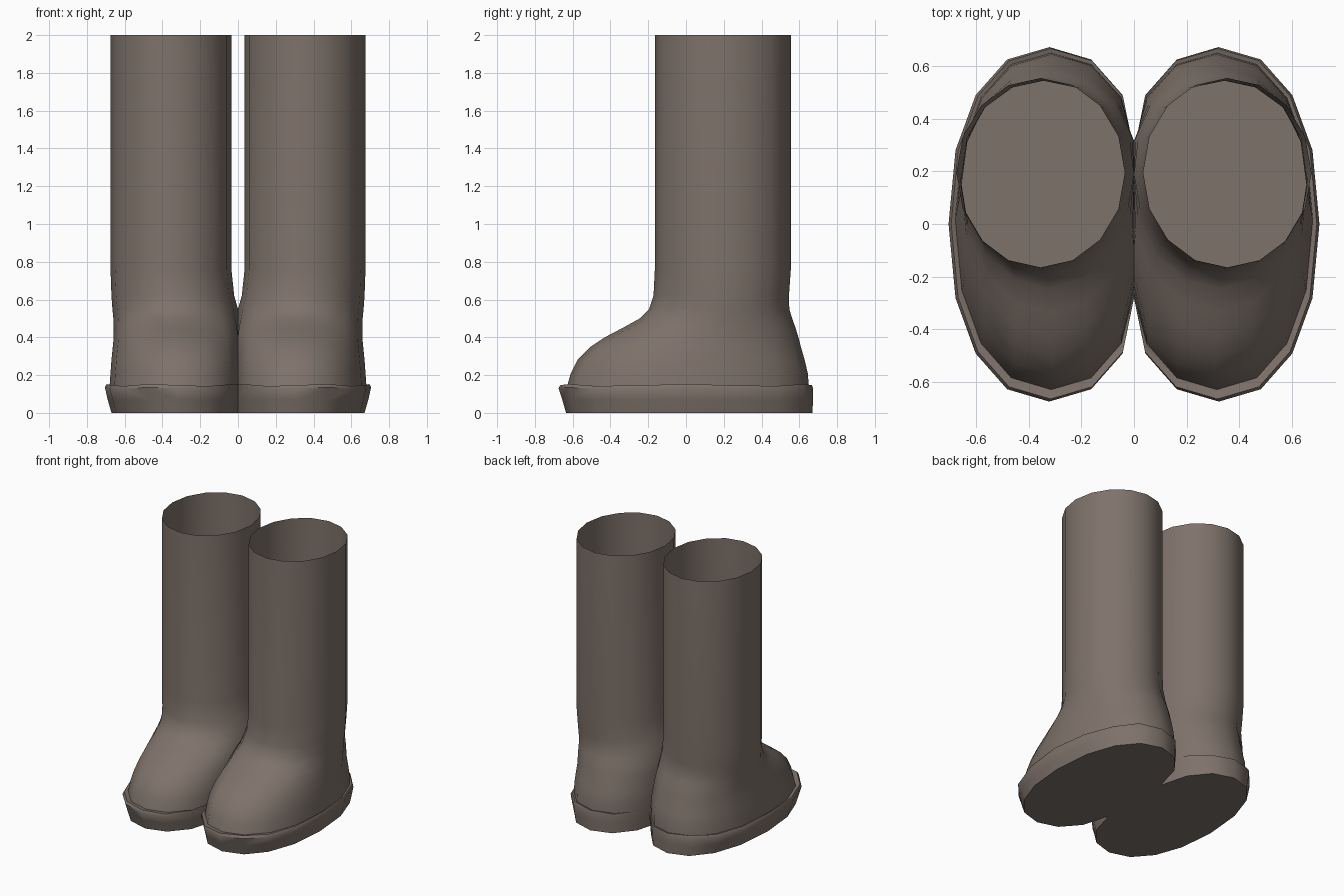
import bpy, bmesh, math

if "Cube" in bpy.data.objects:
    bpy.data.objects.remove(bpy.data.objects["Cube"])

SIDES = 16

leather = bpy.data.materials.new("brown_leather")
leather.diffuse_color = (0.21, 0.17, 0.145, 1)
leather.use_nodes = True
leather.node_tree.nodes["Principled BSDF"].inputs["Base Color"].default_value = leather.diffuse_color


def power(v, n):
    return math.copysign(abs(v) ** (2 / n), v)


def ring(bm, z, x0, x1, y0, y1, ym, n, wave=0):
    """Egg-shaped loop: widest at y = ym, flattened where the two boots touch."""
    cx, rx = (x0 + x1) / 2, (x1 - x0) / 2
    loop = []
    for i in range(SIDES):
        a = math.tau * i / SIDES
        s, c = power(math.sin(a), n), power(math.cos(a), n)
        y = ym + c * ((y1 - ym) if c > 0 else (ym - y0))
        x = max(0.0, cx + rx * s)
        loop.append(bm.verts.new((x, y, z + wave * math.sin(5 * a))))
    return loop


def loft(name, rings, cap_bottom=False):
    bm = bmesh.new()
    loops = [ring(bm, *r) for r in rings]
    for a, b in zip(loops, loops[1:]):
        for i in range(SIDES):
            j = (i + 1) % SIDES
            # sine runs clockwise seen from above, so wind for outward normals
            bm.faces.new((a[j], a[i], b[i], b[j]))
    if cap_bottom:
        bm.faces.new(loops[0])
    mesh = bpy.data.meshes.new(name)
    bm.to_mesh(mesh)
    bm.free()
    mesh.materials.append(leather)
    ob = bpy.data.objects.new(name, mesh)
    bpy.context.collection.objects.link(ob)
    bpy.ops.object.select_all(action='DESELECT')
    ob.select_set(True)
    bpy.context.view_layer.objects.active = ob
    bpy.ops.object.shade_smooth_by_angle(angle=math.radians(50))
    # second boot
    mirror = ob.modifiers.new("other_boot", 'MIRROR')
    mirror.use_mirror_merge = False
    return ob


# Sole: flared wall with a narrow welt on top
loft("boot_sole", [
    # z,    x0,    x1,    y0,     y1,   ym,  n
    (0.00, -0.04, 0.67, -0.635, 0.67, 0.0, 2.2),
    (0.07, -0.05, 0.69, -0.655, 0.672, 0.0, 2.2),
    (0.13, -0.06, 0.705, -0.675, 0.672, 0.0, 2.2, 0.006),
    (0.147, -0.06, 0.695, -0.665, 0.667, 0.0, 2.2, 0.006),
    (0.14, -0.05, 0.675, -0.62, 0.645, 0.0, 2.2),
], cap_bottom=True)

# Upper: rounded toe, instep, ankle and open straight shaft
loft("boot_upper", [
    (0.14, -0.05, 0.68, -0.630, 0.650, 0.02, 2.2),
    (0.21, -0.05, 0.675, -0.610, 0.645, 0.04, 2.2),
    (0.28, -0.05, 0.67, -0.575, 0.628, 0.07, 2.15),
    (0.35, -0.04, 0.663, -0.505, 0.608, 0.10, 2.1),
    (0.40, -0.03, 0.658, -0.430, 0.595, 0.13, 2.1),
    (0.45, -0.02, 0.658, -0.335, 0.580, 0.16, 2.05),
    (0.50, -0.01, 0.660, -0.245, 0.562, 0.18, 2.0),
    (0.55, 0.00, 0.665, -0.195, 0.547, 0.19, 2.0),
    (0.62, 0.02, 0.670, -0.172, 0.545, 0.195, 2.0),
    (0.76, 0.035, 0.675, -0.165, 0.555, 0.195, 2.0),
    (2.00, 0.035, 0.675, -0.165, 0.555, 0.195, 2.0),
])
